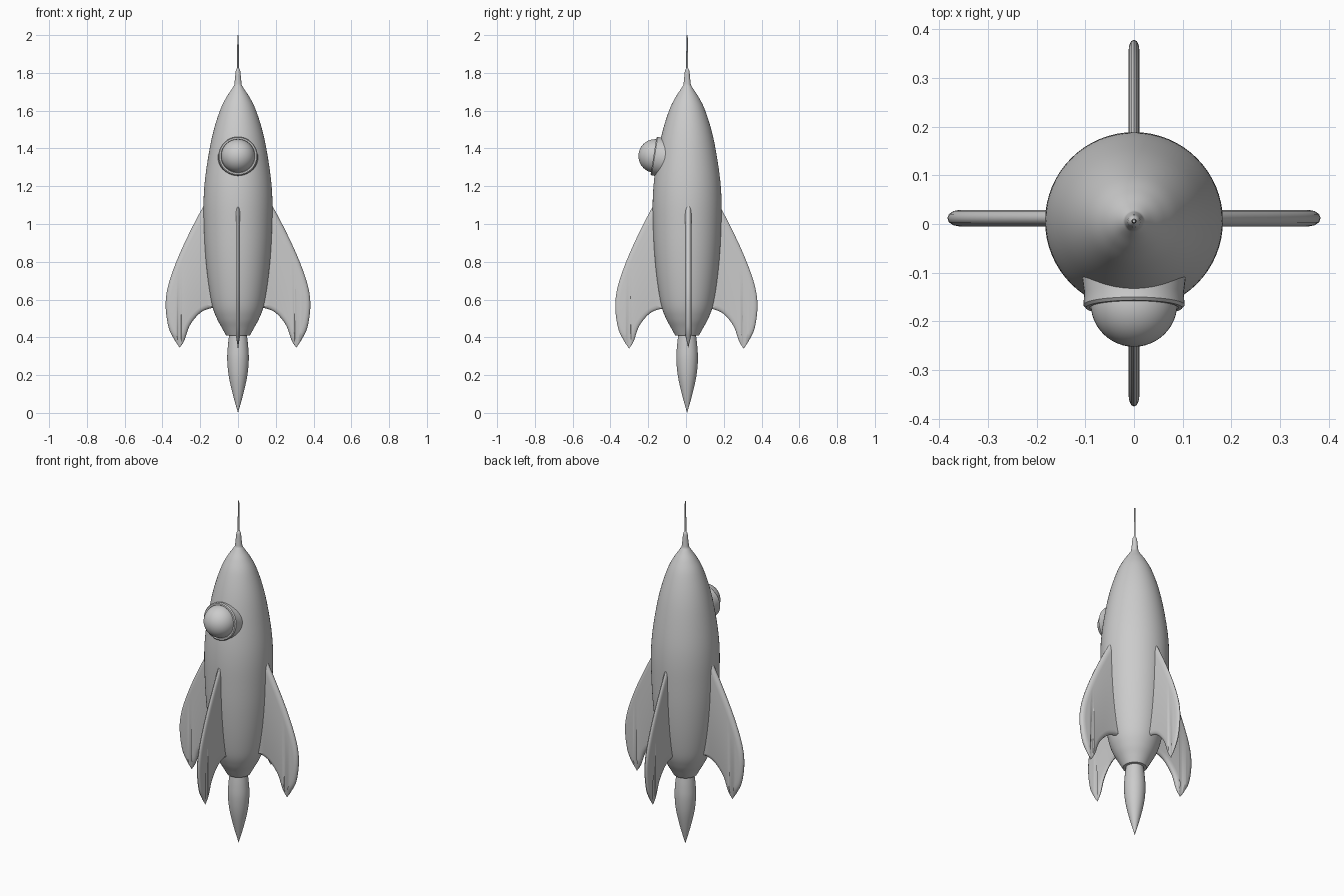
import bpy, bmesh, math
from mathutils import Matrix, Vector

if "Cube" in bpy.data.objects:
    bpy.data.objects.remove(bpy.data.objects["Cube"])

CY = 0.006  # the rocket axis sits slightly behind the origin


def smooth_path(pts, steps=6):
    """Catmull-Rom curve through 2D points."""
    p = [Vector(q) for q in pts]
    p = [2 * p[0] - p[1]] + p + [2 * p[-1] - p[-2]]
    out = []
    for i in range(1, len(p) - 2):
        a, b, c, d = p[i - 1:i + 3]
        for s in range(steps):
            t = s / steps
            out.append(0.5 * (2 * b + (c - a) * t + (2 * a - 5 * b + 4 * c - d) * t ** 2
                              + (3 * b - a - 3 * c + d) * t ** 3))
    return out + [p[-2]]


def finish(name, bm, matrix, angle=40):
    bmesh.ops.remove_doubles(bm, verts=bm.verts, dist=1e-5)
    bmesh.ops.recalc_face_normals(bm, faces=bm.faces)
    bm.transform(matrix)
    me = bpy.data.meshes.new(name)
    bm.to_mesh(me)
    bm.free()
    ob = bpy.data.objects.new(name, me)
    bpy.context.collection.objects.link(ob)
    bpy.ops.object.select_all(action='DESELECT')
    ob.select_set(True)
    bpy.context.view_layer.objects.active = ob
    bpy.ops.object.shade_smooth_by_angle(angle=math.radians(angle))
    return ob


def lathe(name, profile, matrix, sides=64, closed=False):
    """Revolve (radius, height) points about z."""
    bm = bmesh.new()
    rings = [[bm.verts.new((r * math.cos(2 * math.pi * k / sides),
                            r * math.sin(2 * math.pi * k / sides), z))
              for k in range(sides)] for r, z in profile]
    if closed:
        rings.append(rings[0])
    for a, b in zip(rings, rings[1:]):
        for k in range(sides):
            j = (k + 1) % sides
            bm.faces.new((a[k], a[j], b[j], b[k]))
    return finish(name, bm, matrix)


def fin(name, angle, thick, centre, scale=1.0):
    """Swept fin with a tapered rim, drawn in x/z and turned about z."""
    tip = Vector((0.31, 0.345))
    outer = smooth_path([(0.14, 1.15), (0.18, 1.10), (0.25, 0.97), (0.32, 0.82), (0.37, 0.68),
                         (0.385, 0.57), (0.37, 0.455), (0.34, 0.39), tip])
    inner = smooth_path([tip, (0.285, 0.385), (0.255, 0.465), (0.20, 0.53), (0.14, 0.555),
                         (0.09, 0.555)])
    line = outer + inner[1:]
    n = len(line)
    bm = bmesh.new()
    loops = []
    for inset, half in ((0.025, -1), (0.012, -0.85), (0.003, -0.5), (0, 0),
                        (0.003, 0.5), (0.012, 0.85), (0.025, 1)):
        loop = []
        for i, p in enumerate(line):
            d = (line[(i + 1) % n] - line[i - 1]).normalized()
            f = min(1, max(0.1, (p - tip).length / 0.07))
            q = p + Vector((d.y, -d.x)) * inset * f
            loop.append(bm.verts.new((q.x * scale, half * thick * f, q.y)))
        loops.append(loop)
    for a, b in zip(loops, loops[1:]):
        for i in range(n):
            j = (i + 1) % n
            bm.faces.new((a[i], a[j], b[j], b[i]))
    caps = [bm.faces.new(loops[0]), bm.faces.new(loops[-1])]
    bmesh.ops.triangulate(bm, faces=caps)
    return finish(name, bm, Matrix.Translation(centre) @ Matrix.Rotation(angle, 4, 'Z'), 50)


axis = Matrix.Translation((0, CY, 0))

# Hull with the nose spike
hull = smooth_path([(0.063, 0.41), (0.085, 0.45), (0.112, 0.50), (0.137, 0.57), (0.159, 0.70),
                    (0.174, 0.85), (0.181, 1.0), (0.182, 1.13), (0.173, 1.25), (0.15, 1.40),
                    (0.125, 1.51), (0.092, 1.61), (0.062, 1.67), (0.036, 1.71), (0.020, 1.735)])
spike = smooth_path([(0.020, 1.735), (0.016, 1.77), (0.012, 1.81), (0.005, 1.825)], 4)
lathe("hull", [(0, 0.41)] + hull + spike[1:] + [(0, 1.825)], axis)

# Antenna
lathe("antenna", [(0, 1.80), (0.005, 1.80), (0.005, 1.90), (0.003, 2.0), (0, 2.0)], axis, 16)

# Exhaust flame
flame = smooth_path([(0.046, 0.42), (0.054, 0.35), (0.057, 0.28), (0.049, 0.195),
                     (0.028, 0.10), (0.0, 0.0)])
lathe("exhaust_flame", [(0, 0.42)] + flame, axis, 48)

# Fins: left/right pair is thicker than the front/back pair
for name, k in (("right_fin", 0), ("back_fin", 1), ("left_fin", 2), ("front_fin", 3)):
    if k % 2:
        fin(name, k * math.pi / 2, 0.0115, (0, 0.002, -0.005), 0.978)
    else:
        fin(name, k * math.pi / 2, 0.017, (0, 0.012, 0), 0.995)

# Porthole frame, tilted to follow the hull
tilt = Matrix.Translation((0, -0.172, 1.36)) @ Matrix.Rotation(math.radians(90 - 9), 4, 'X')
lathe("porthole_frame", [(0.088, -0.07), (0.088, -0.004), (0.091, 0), (0.099, 0),
                         (0.104, -0.006), (0.102, -0.03), (0.106, -0.06), (0.106, -0.07)],
      tilt, 48, closed=True)

# Domed porthole glass
bm = bmesh.new()
bmesh.ops.create_uvsphere(bm, u_segments=48, v_segments=24, radius=0.089)
finish("porthole_dome", bm, Matrix.Translation((0, -0.163, 1.36)))
